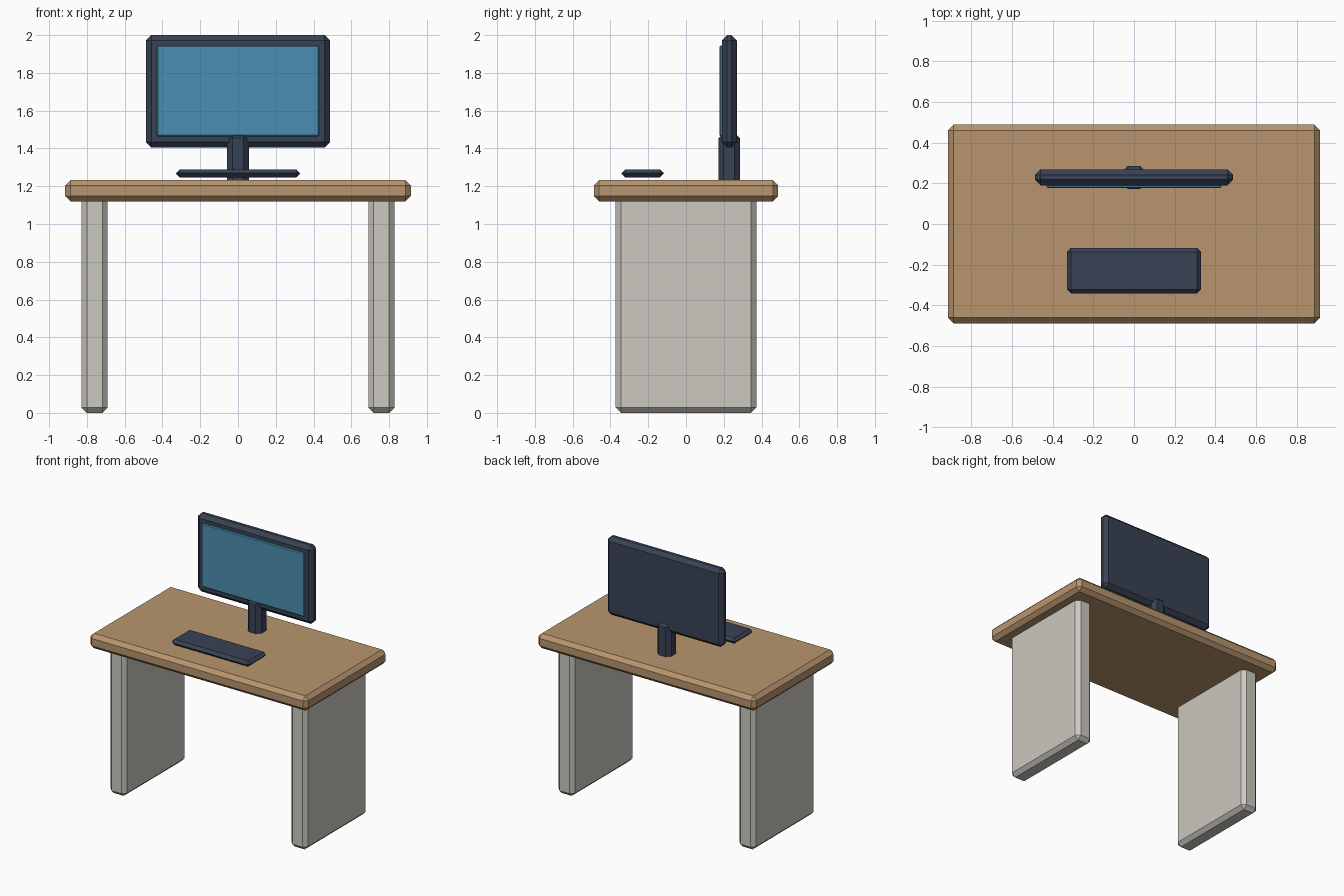
import bpy
import bmesh
from mathutils import Vector

if "Cube" in bpy.data.objects:
    bpy.data.objects.remove(bpy.data.objects["Cube"])


def material(name, rgb):
    mat = bpy.data.materials.new(name)
    mat.diffuse_color = (*rgb, 1)
    mat.use_nodes = True
    mat.node_tree.nodes["Principled BSDF"].inputs["Base Color"].default_value = mat.diffuse_color
    return mat


wood = material("wood", (0.48, 0.30, 0.157))
panel = material("panel", (0.60, 0.58, 0.53))
dark = material("dark_plastic", (0.04, 0.054, 0.089))
glass = material("screen_blue", (0.07, 0.275, 0.445))


def box(name, low, high, mat, chamfer=0.028):
    """Flat-shaded box between two corners with chamfered edges."""
    low, high = Vector(low), Vector(high)
    size = high - low
    bm = bmesh.new()
    bmesh.ops.create_cube(bm, size=1)
    bmesh.ops.scale(bm, vec=size, verts=bm.verts)
    mesh = bpy.data.meshes.new(name)
    bm.to_mesh(mesh)
    bm.free()
    mesh.materials.append(mat)
    obj = bpy.data.objects.new(name, mesh)
    obj.location = (low + high) / 2
    bpy.context.collection.objects.link(obj)
    bevel = obj.modifiers.new("chamfer", 'BEVEL')
    bevel.width = chamfer
    bevel.segments = 1
    bevel.limit_method = 'NONE'
    return obj


# Desk: top board on two slab legs that sink slightly into it
box("desktop", (-0.915, -0.488, 1.12), (0.915, 0.488, 1.232), wood)
for side, x in (("left", -0.759), ("right", 0.759)):
    box(side + "_leg", (x - 0.069, -0.372, 0), (x + 0.069, 0.372, 1.15), panel)

# Monitor: stand, housing and screen panel
box("monitor_stand", (-0.057, 0.171, 1.20), (0.057, 0.286, 1.482), dark)
box("monitor_housing", (-0.487, 0.19, 1.405), (0.487, 0.269, 2.0), dark)
box("monitor_screen", (-0.43, 0.177, 1.464), (0.43, 0.2, 1.945), glass, 0.006)

# Keyboard slab hovering just above the desktop
box("keyboard", (-0.329, -0.342, 1.247), (0.329, -0.117, 1.289), dark, 0.02)
